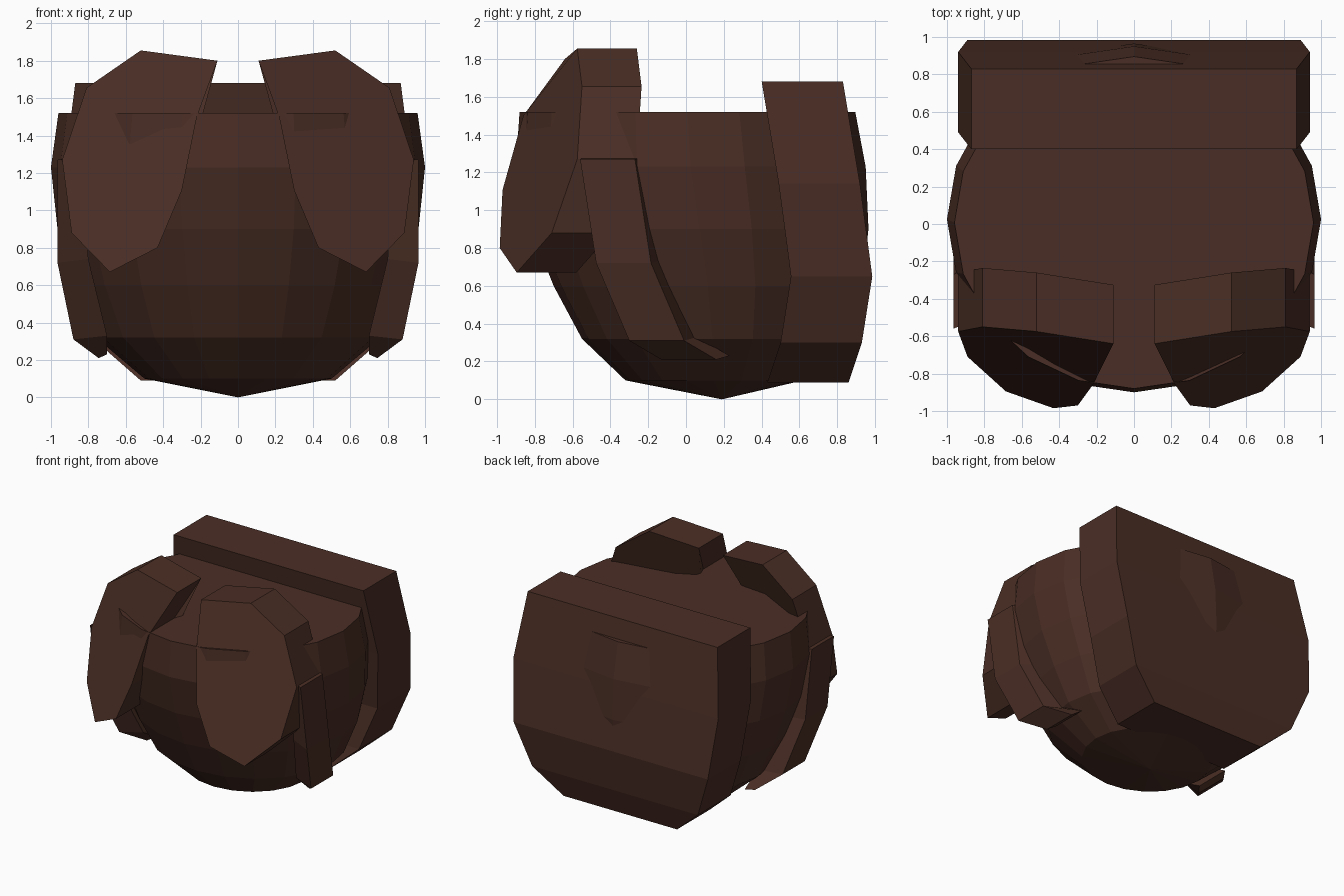
import bpy, math

if "Cube" in bpy.data.objects:
    bpy.data.objects.remove(bpy.data.objects["Cube"])

brown = bpy.data.materials.new("dark brown")
brown.diffuse_color = (0.068, 0.027, 0.018, 1)
brown.use_nodes = True
brown.node_tree.nodes["Principled BSDF"].inputs["Base Color"].default_value = brown.diffuse_color


def make(name, verts, faces):
    me = bpy.data.meshes.new(name)
    me.from_pydata(verts, [], faces)
    me.materials.append(brown)
    ob = bpy.data.objects.new(name, me)
    bpy.context.collection.objects.link(ob)
    # consistent outward normals
    import bmesh
    bm = bmesh.new()
    bm.from_mesh(me)
    bmesh.ops.recalc_face_normals(bm, faces=bm.faces)
    bm.to_mesh(me)
    bm.free()
    return ob


def mirrored(name, verts, faces):
    for side, s in (("right", 1), ("left", -1)):
        make(f"{side}_{name}", [(s * x, y, z) for x, y, z in verts], faces)


# Flat-topped bowl: rings of (z, front y, back y, half width)
N = 20
rings = [(0.10, -0.32, 0.62, 0.50), (0.32, -0.55, 0.83, 0.76), (0.60, -0.70, 0.93, 0.88),
         (0.90, -0.82, 0.965, 0.965), (1.23, -0.90, 0.95, 1.0), (1.52, -0.88, 0.895, 0.96)]
verts = [(0, 0.19, 0)]
for z, y0, y1, rx in rings:
    for i in range(N):
        a = 2 * math.pi * i / N
        verts.append((rx * math.cos(a), (y0 + y1) / 2 + (y1 - y0) / 2 * math.sin(a), z))
faces = [(0, 1 + (i + 1) % N, 1 + i) for i in range(N)]
for r in range(len(rings) - 1):
    for i in range(N):
        a, b, j = 1 + r * N, 1 + (r + 1) * N, (i + 1) % N
        faces.append((a + i, a + j, b + j, b + i))
faces.append([1 + (len(rings) - 1) * N + i for i in range(N)])
make("bowl_body", verts, faces)

# Back slab: rows of (half width, back y, z), thickened forward
rows = [(0.87, 0.83, 1.68), (0.94, 0.92, 1.14), (0.89, 0.985, 0.65),
        (0.76, 0.93, 0.30), (0.52, 0.86, 0.09)]
verts = []
for x, y, z in rows:
    verts += [(-x, y, z), (x, y, z), (x, y - 0.43, z), (-x, y - 0.43, z)]
faces = [(0, 1, 2, 3), (16, 19, 18, 17)]
for r in range(len(rows) - 1):
    a, b = 4 * r, 4 * r + 4
    faces += [(a, b, a + 1), (b, b + 1, a + 1),
              (a + 3, b + 3, a + 2), (b + 3, b + 2, a + 2),
              (a + 1, b + 1, b + 2, a + 2), (a, a + 3, b + 3, b)]
make("back_slab", verts, faces)

# Front panels: curved outline thickened backward
outline = [(0.11, -0.64, 1.80), (0.52, -0.575, 1.855), (0.81, -0.55, 1.655),
           (0.94, -0.575, 1.27), (0.89, -0.71, 0.88), (0.685, -0.895, 0.67),
           (0.43, -0.985, 0.80), (0.30, -0.97, 1.107), (0.22, -0.86, 1.50)]
n = len(outline)
verts = outline + [(x, y + 0.315, z) for x, y, z in outline]
faces = [list(range(n)), list(range(2 * n - 1, n - 1, -1))]
faces += [(i, i + n, (i + 1) % n + n, (i + 1) % n) for i in range(n)]
mirrored("front_panel", verts, faces)

# Side straps: rows of (z, front y, outer x, inner x)
rows = [(1.27, -0.56, 0.965, 0.83), (0.72, -0.475, 0.965, 0.80),
        (0.31, -0.30, 0.88, 0.70), (0.21, -0.13, 0.745, 0.70)]
verts = []
for z, y, xo, xi in rows:
    verts += [(xo, y, z), (xo, y + 0.29, z), (xi, y + 0.36, z + 0.02), (xi, y + 0.06, z + 0.02)]
faces = [(0, 1, 2, 3), (12, 15, 14, 13)]
for r in range(len(rows) - 1):
    for i in range(4):
        a, b, j = 4 * r, 4 * r + 4, (i + 1) % 4
        faces.append((a + i, b + i, b + j, a + j))
mirrored("side_strap", verts, faces)
